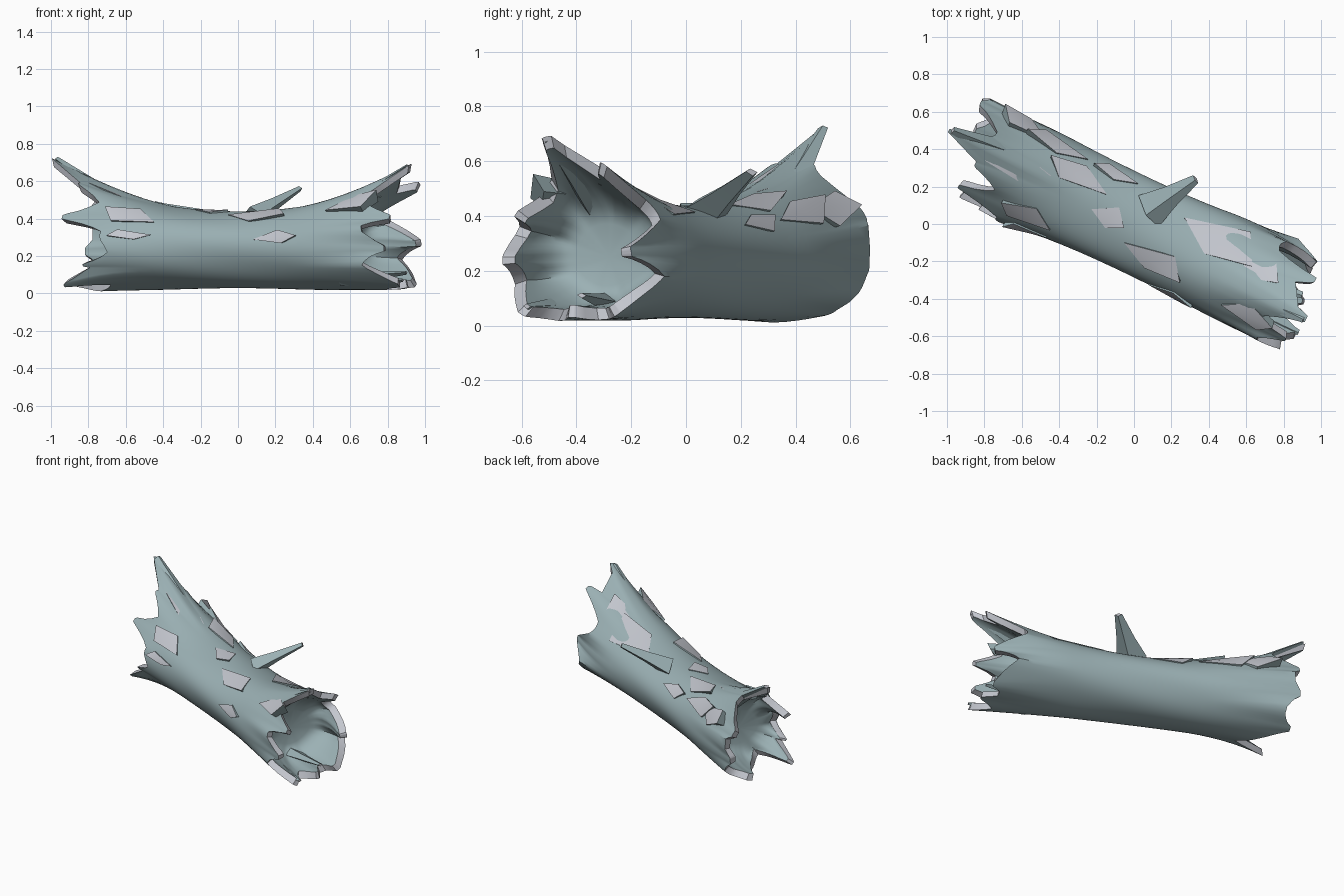
import bpy, bmesh, random
from math import sin, cos, pi, atan2, radians
from mathutils import Vector

random.seed(4)
if "Cube" in bpy.data.objects:
    bpy.data.objects.remove(bpy.data.objects["Cube"], do_unlink=True)


def material(name, rgb):
    m = bpy.data.materials.new(name)
    m.use_nodes = True
    m.diffuse_color = (*rgb, 1)
    m.node_tree.nodes["Principled BSDF"].inputs["Base Color"].default_value = (*rgb, 1)
    return m


BARK = material("weathered bark", (0.33, 0.44, 0.46))
BARE = material("bare split wood", (0.55, 0.57, 0.62))
AXIS = Vector((cos(radians(25)), -sin(radians(25)), 0))
SIDE = Vector((-AXIS.y, AXIS.x, 0))
UP = Vector((0, 0, 1))
N = 96


def skin(u, a, scale=1.0, lift=0.0):
    """Point on the trunk at distance u along its axis and angle a around it."""
    k = scale * (1 + 0.02 * sin(3 * a + 2 * u) + 0.012 * sin(5 * a - 5 * u)) + lift / 0.22
    crest = 0.07 * u * u * max(0, sin(a)) ** 2
    return (AXIS * u + SIDE * (0.256 + 0.08 * u * u) * k * cos(a)
            + UP * (0.235 + 0.04 * u * u + (0.205 + 0.068 * u * u + crest) * k * sin(a)))


def finish(bm, name):
    bmesh.ops.recalc_face_normals(bm, faces=bm.faces)
    mesh = bpy.data.meshes.new(name)
    bm.to_mesh(mesh)
    bm.free()
    ob = bpy.data.objects.new(name, mesh)
    bpy.context.collection.objects.link(ob)
    mesh.materials.append(BARK)
    mesh.materials.append(BARE)
    bpy.ops.object.select_all(action='DESELECT')
    ob.select_set(True)
    bpy.context.view_layer.objects.active = ob
    bpy.ops.object.shade_smooth_by_angle(angle=radians(38))


# Splinter tips at each end: position and angular half width
TIPS = {
    1: [(0.92, -0.51, 0.69, 0.42), (0.97, -0.30, 0.59, 0.36), (0.81, -0.62, 0.41, 0.34),
        (0.78, -0.67, 0.24, 0.42), (0.86, -0.60, 0.04, 0.42), (0.98, -0.20, 0.27, 0.42),
        (0.95, -0.25, 0.04, 0.40), (0.91, -0.42, 0.03, 0.28)],
    -1: [(-0.99, 0.50, 0.72, 0.32), (-0.85, 0.32, 0.59, 0.34), (-0.76, 0.46, 0.59, 0.25),
         (-0.94, 0.20, 0.41, 0.36), (-0.82, 0.65, 0.41, 0.50), (-0.81, 0.67, 0.22, 0.60),
         (-0.93, 0.15, 0.04, 0.36), (-0.83, 0.08, 0.15, 0.24), (-0.85, 0.52, 0.04, 0.50)],
}


def rim(side, a):
    """Ragged edge of one end: the trunk edge drawn out to the nearest blunt tip."""
    best, point = 0, None
    for x, y, z, width in TIPS[side]:
        tip = Vector((x, y, z))
        ta = atan2((tip.z - 0.25) / 0.23, tip.dot(SIDE) / 0.26)
        gap = abs((a - ta + pi) % (2 * pi) - pi)
        w = min(1, 1.6 * (1 - gap / width))
        if w > best:
            u = tip.dot(AXIS)
            best, point = w, tip + (skin(u, a) - skin(u, ta)) * 0.4
    reach = 0.83 - 0.07 * sin(a) if side > 0 else 0.78 + 0.13 * cos(a)
    edge = skin(side * (reach + 0.03 * sin(7 * a)), a)
    return edge.lerp(point, best) if point else edge


def end_curve(side, a, t, inner):
    """Sweep from the trunk body to the ragged edge."""
    tip = rim(side, a)
    if inner:
        start, bend = skin(side * 0.67, a, 0.45), skin(side * 0.68, a, 0.84)
        centre = AXIS * tip.dot(AXIS) + UP * 0.25
        tip = tip + (centre - tip).normalized() * 0.045 - AXIS * side * 0.012
    else:
        start, bend = skin(side * 0.4, a), skin(side * 0.68, a)
    return start * (1 - t) ** 2 + bend * 2 * t * (1 - t) + tip * t * t


# Trunk with a shallow bowl-shaped hollow in each end
angles = [2 * pi * i / N for i in range(N)]
steps = [i / 7 for i in range(8)]
rows = [[end_curve(-1, a, t, True) for a in angles] for t in steps]
rows += [[end_curve(-1, a, t, False) for a in angles] for t in reversed(steps)]
rows += [[skin(u / 10, a) for a in angles] for u in range(-3, 4)]
rows += [[end_curve(1, a, t, False) for a in angles] for t in steps]
rows += [[end_curve(1, a, t, True) for a in angles] for t in reversed(steps)]
bm = bmesh.new()
rings = [[bm.verts.new(p) for p in row] for row in rows]
rim_rows = (7, len(rows) - 9)
for r, (low, high) in enumerate(zip(rings, rings[1:])):
    for i in range(N):
        j = (i + 1) % N
        f = bm.faces.new((low[i], low[j], high[j], high[i]))
        f.material_index = 1 if r in rim_rows else 0
for ring, side in ((rings[0], -1), (rings[-1], 1)):
    floor = bm.verts.new(AXIS * side * 0.66 + UP * 0.25)
    for i in range(N):
        bm.faces.new((ring[i], ring[(i + 1) % N], floor))
finish(bm, "hollow_log")


def chip(name, x, y, length, width, lift):
    """Flat torn sliver on the upper bark, raised at its free end."""
    p = Vector((x, y, 0))
    u, v = p.dot(AXIS), p.dot(SIDE)
    a = atan2((max(0.02, 1 - (v / 0.26) ** 2)) ** 0.5, v / 0.26)
    da = width / 0.5
    skew = random.uniform(-0.5, 0.5)
    outline = [(-0.5, skew, 0.006), (0.1 - skew / 2, -1, 0.008), (0.5, -skew, lift),
               (0.1 + skew / 2, 0.7, 0.008)]
    bm = bmesh.new()
    top = [bm.verts.new(skin(u + k * length, a + s * da, 1, h)) for k, s, h in outline]
    base = [bm.verts.new(skin(u + k * length * 0.95, a + s * da * 0.9, 1, -0.03))
            for k, s, h in outline]
    mid = bm.verts.new(skin(u, a, 1, 0.009))
    for i in range(4):
        bm.faces.new((top[i], top[i - 1], mid)).material_index = 1
        bm.faces.new((top[i], top[i - 1], base[i - 1], base[i]))
    bm.faces.new(base)
    finish(bm, name)


CHIPS = [(0.45, -0.1, 0.44, 0.24), (0.1, -0.2, 0.36, 0.16), (-0.14, 0.03, 0.2, 0.15),
         (-0.3, 0.25, -0.36, 0.14), (-0.42, 0.4, -0.36, 0.13), (-0.1, 0.26, -0.26, 0.11),
         (-0.62, 0.3, -0.36, 0.16), (-0.57, 0.06, -0.3, 0.13), (0.62, -0.46, 0.3, 0.12),
         (0.66, -0.25, 0.26, 0.14), (0.2, -0.37, 0.26, 0.1), (-0.6, 0.5, -0.28, 0.13),
         (-0.57, -0.01, -0.24, 0.06)]
for n, (x, y, length, width) in enumerate(CHIPS):
    chip(f"bark_chip_{n + 1}", x, y, length, width, random.uniform(0.012, 0.025))


def spike(name, base, tip, wide, thick):
    """Tapered four-sided splinter with a blunt tip."""
    base, tip = Vector(base), Vector(tip)
    along = (tip - base).normalized()
    across = along.cross(UP).normalized()
    over = across.cross(along)
    bm = bmesh.new()
    ends = []
    for t, k in ((0, 1), (0.45, 0.6), (1, 0.25)):
        c = base.lerp(tip, t)
        ends.append([bm.verts.new(c + across * wide * k * s + over * thick * k * h)
                     for s, h in ((1, 0.2), (0.1, 1), (-1, 0), (0, -1))])
    for low, high in zip(ends, ends[1:]):
        for i in range(4):
            bm.faces.new((low[i], low[i - 1], high[i - 1], high[i]))
    bm.faces.new(ends[0])
    bm.faces.new(ends[-1]).material_index = 1
    finish(bm, name)


# Broken branch stub and loose splinters on the ends
spike("branch_stub", (0.08, 0.07, 0.41), (0.33, 0.24, 0.56), 0.1, 0.06)
spike("upper_splinter_right", (-0.62, 0.36, 0.47), (-0.97, 0.5, 0.72), 0.08, 0.05)
spike("upper_splinter_left", (0.55, -0.33, 0.43), (0.91, -0.51, 0.68), 0.08, 0.05)
spike("lower_splinter_left", (0.55, -0.42, 0.08), (0.88, -0.58, 0.07), 0.06, 0.04)
spike("inner_splinter_left", (0.58, -0.28, 0.08), (0.9, -0.38, 0.11), 0.07, 0.04)
